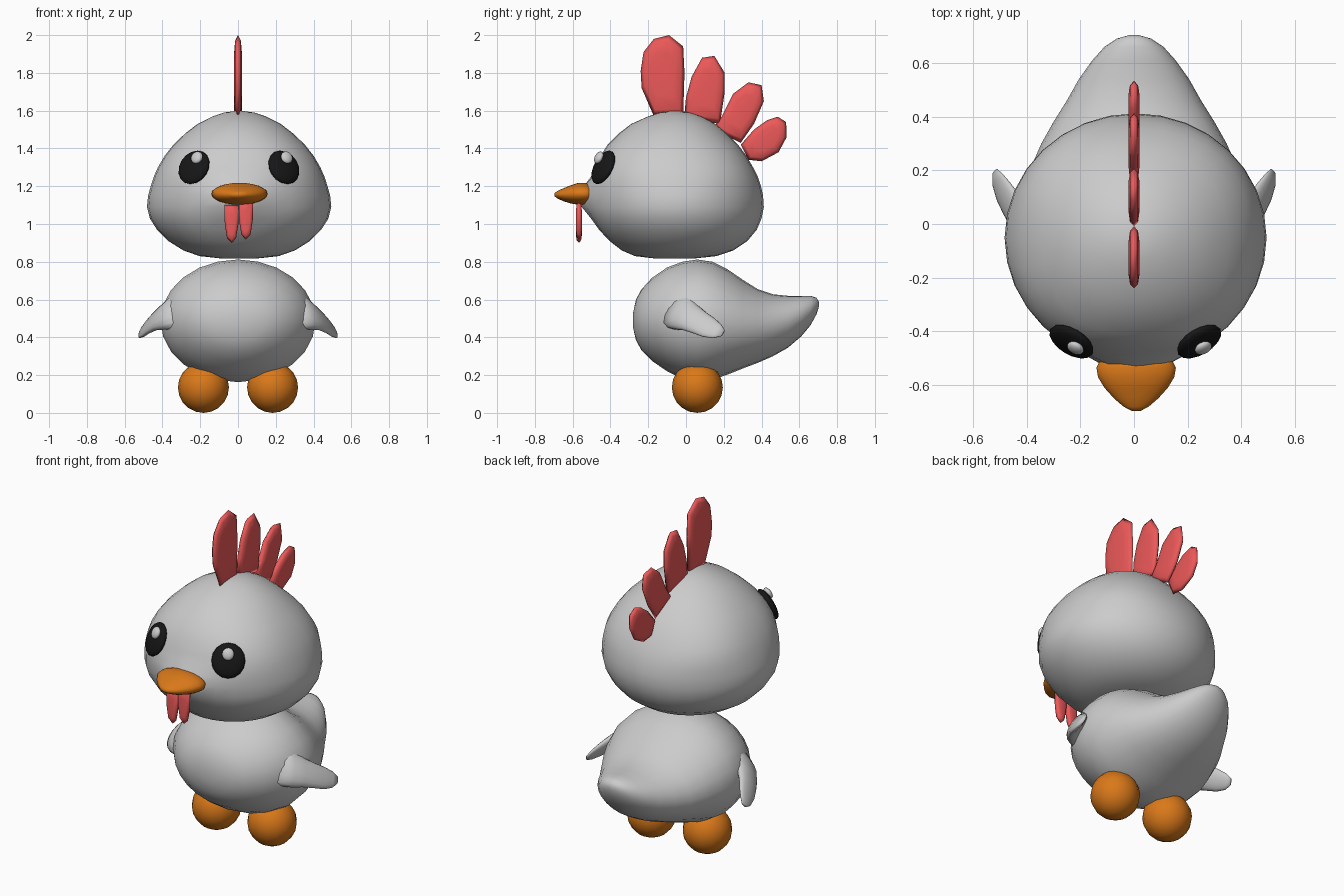
import bpy, bmesh
from math import sin, cos, pi, exp, copysign
from mathutils import Vector, Matrix


def material(name, rgb):
    m = bpy.data.materials.new(name)
    m.diffuse_color = (*rgb, 1)
    return m


RED = material("red", (0.85, 0.1, 0.1))
ORANGE = material("orange", (0.7, 0.19, 0.01))
BLACK = material("black", (0.008, 0.008, 0.008))


def finish(name, bm, mat=None):
    bmesh.ops.recalc_face_normals(bm, faces=bm.faces)
    for f in bm.faces:
        f.smooth = True
    me = bpy.data.meshes.new(name)
    bm.to_mesh(me)
    bm.free()
    ob = bpy.data.objects.new(name, me)
    bpy.context.collection.objects.link(ob)
    if mat:
        me.materials.append(mat)
    return ob


def loft(name, rings, mat=None):
    bm = bmesh.new()
    vs = [[bm.verts.new(p) for p in r] for r in rings]
    n = len(vs[0])
    for a, b in zip(vs, vs[1:]):
        for i in range(n):
            j = (i + 1) % n
            bm.faces.new((a[i], a[j], b[j], b[i]))
    bm.faces.new(vs[0])
    bm.faces.new(vs[-1])
    return finish(name, bm, mat)


def oval(c, u, v, n=24, e=2.0):
    c, u, v = Vector(c), Vector(u), Vector(v)
    f = lambda t: copysign(abs(t) ** (2 / e), t)
    return [c + u * f(cos(2 * pi * i / n)) + v * f(sin(2 * pi * i / n)) for i in range(n)]


def ellipsoid(name, loc, radii, normal=None, mat=None, seg=16, rings=10):
    bm = bmesh.new()
    bmesh.ops.create_uvsphere(bm, u_segments=seg, v_segments=rings, radius=1)
    rot = Vector(normal).to_track_quat('Z', 'Y').to_matrix().to_4x4() if normal else Matrix()
    bm.transform(Matrix.Translation(loc) @ rot @ Matrix.Diagonal((*radii, 1)))
    return finish(name, bm, mat)


def lens(name, outline, half, place, mat):
    # flat lobe with rounded rim: inset copies of the outline on both sides
    n = len(outline)
    ca, cb = sum(p[0] for p in outline) / n, sum(p[1] for p in outline) / n
    rings = []
    for d, s in ((-1, .55), (-.75, .85), (0, 1), (.75, .85), (1, .55)):
        rings.append([place(ca + (a - ca) * s, cb + (b - cb) * s, d * half) for a, b in outline])
    return loft(name, rings, mat)


# Head: z, half width, front y, back y, squareness of the section
head = [(.818, .10, -.17, .05, 2), (.83, .21, -.27, .16, 2), (.86, .295, -.34, .25, 2),
        (.91, .375, -.405, .325, 2), (.97, .435, -.46, .375, 2), (1.03, .473, -.495, .40, 2),
        (1.09, .488, -.515, .412, 2), (1.15, .482, -.515, .408, 2.05), (1.2, .468, -.51, .397, 2.15),
        (1.25, .452, -.495, .38, 2.25), (1.3, .43, -.48, .355, 2.3), (1.36, .395, -.453, .32, 2.3),
        (1.42, .348, -.415, .275, 2.2), (1.48, .285, -.355, .215, 2.1), (1.53, .22, -.29, .155, 2),
        (1.57, .14, -.20, .08, 2), (1.59, .08, -.135, .02, 2), (1.597, .03, -.09, -.03, 2)]
rings = []
for z, w, yf, yb, e in head:
    ring = oval((.006, (yf + yb) / 2, z), (w, 0, 0), (0, (yb - yf) / 2, 0), 32, e)
    for p in ring:
        if p.y < -.2:  # swelling behind the beak
            p.y -= .055 * exp(-(p.x / .13) ** 2 - ((z - 1.14) / .08) ** 2)
    rings.append(ring)
loft("head", rings)

# Body with tail: y, bottom z, top z, half width
body = [(-.28, .45, .53, .05), (-.265, .385, .60, .15), (-.235, .33, .655, .22), (-.18, .275, .715, .295),
        (-.1, .22, .77, .36), (-.02, .18, .80, .395), (.06, .163, .812, .41), (.14, .175, .80, .405),
        (.22, .203, .76, .38), (.3, .235, .705, .345), (.38, .265, .655, .30), (.46, .30, .628, .25),
        (.54, .345, .62, .205), (.61, .405, .62, .155), (.66, .465, .62, .11), (.69, .52, .61, .065),
        (.703, .56, .59, .02)]
loft("body", [oval((0, y, (a + b) / 2), (w, 0, 0), (0, 0, (b - a) / 2)) for y, a, b, w in body])

# Wings, feet, eyes and glints on both sides
wing = [((.28, -.05, .56), .13, .07), ((.36, -.02, .53), .105, .055), ((.415, .02, .505), .082, .036),
        ((.455, .07, .478), .07, .027), ((.485, .12, .452), .062, .021), ((.508, .165, .432), .045, .014),
        ((.519, .195, .422), .02, .007)]
for side, s in (("left", -1), ("right", 1)):
    sections = []
    for c, w, t in wing:
        across = Vector((-s * .35, .5, .79)).normalized()
        path = Vector((s * .55, .6, -.42)).normalized()
        thick = across.cross(path).normalized()
        sections.append(oval((s * c[0], c[1], c[2]), across * w, thick * t, 16))
    loft(side + "_wing", sections)
    ellipsoid(side + "_foot", (s * .183, .06, .135), (.135, .135, .135), mat=ORANGE)
    x = .005 + s * .238
    ellipsoid(side + "_eye", (x, -.438, 1.3), (.092, .097, .03), (s * .47, -.78, .42), BLACK)
    ellipsoid(side + "_eye_glint", (x + .015, -.462, 1.352), (.033, .035, .018), (s * .4, -.8, .45))

# Beak: y, centre z, half width, half height
beak = [(-.49, 1.16, .125, .05), (-.535, 1.16, .148, .058), (-.57, 1.16, .142, .058),
        (-.61, 1.157, .118, .048), (-.65, 1.155, .082, .034), (-.68, 1.155, .047, .02),
        (-.697, 1.155, .015, .008)]
loft("beak", [oval((.008, y, z), (w, 0, 0), (0, 0, h)) for y, z, w, h in beak], ORANGE)

# Comb lobes, outlined in y and z
comb = [[(-.17, 1.57), (-.235, 1.72), (-.24, 1.81), (-.225, 1.91), (-.17, 1.98), (-.09, 2.0), (-.015, 1.94),
         (-.008, 1.8), (-.015, 1.57)],
        [(-.01, 1.56), (0, 1.67), (.03, 1.78), (.085, 1.88), (.15, 1.89), (.205, 1.8), (.205, 1.7), (.18, 1.53)],
        [(.14, 1.5), (.19, 1.57), (.25, 1.69), (.33, 1.75), (.4, 1.735), (.412, 1.65), (.36, 1.53), (.29, 1.43)],
        [(.29, 1.42), (.36, 1.5), (.43, 1.55), (.485, 1.568), (.53, 1.54), (.533, 1.46), (.49, 1.38),
         (.4, 1.332), (.33, 1.34)]]
for i, pts in enumerate(comb):
    lens(f"comb_lobe_{i + 1}", pts, .02, lambda a, b, d: (d, a, b), RED)

# Wattles, outlined in x and z
wattle = [(-.072, 1.10), (-.07, 1.0), (-.058, .925), (-.033, .90), (-.01, .925), (.002, 1.0), (.004, 1.10)]
lens("left_wattle", wattle, .016, lambda a, b, d: (a, -.567 + d, b), RED)
lens("right_wattle", wattle, .016, lambda a, b, d: (.008 - a, -.567 + d, b + .018), RED)
